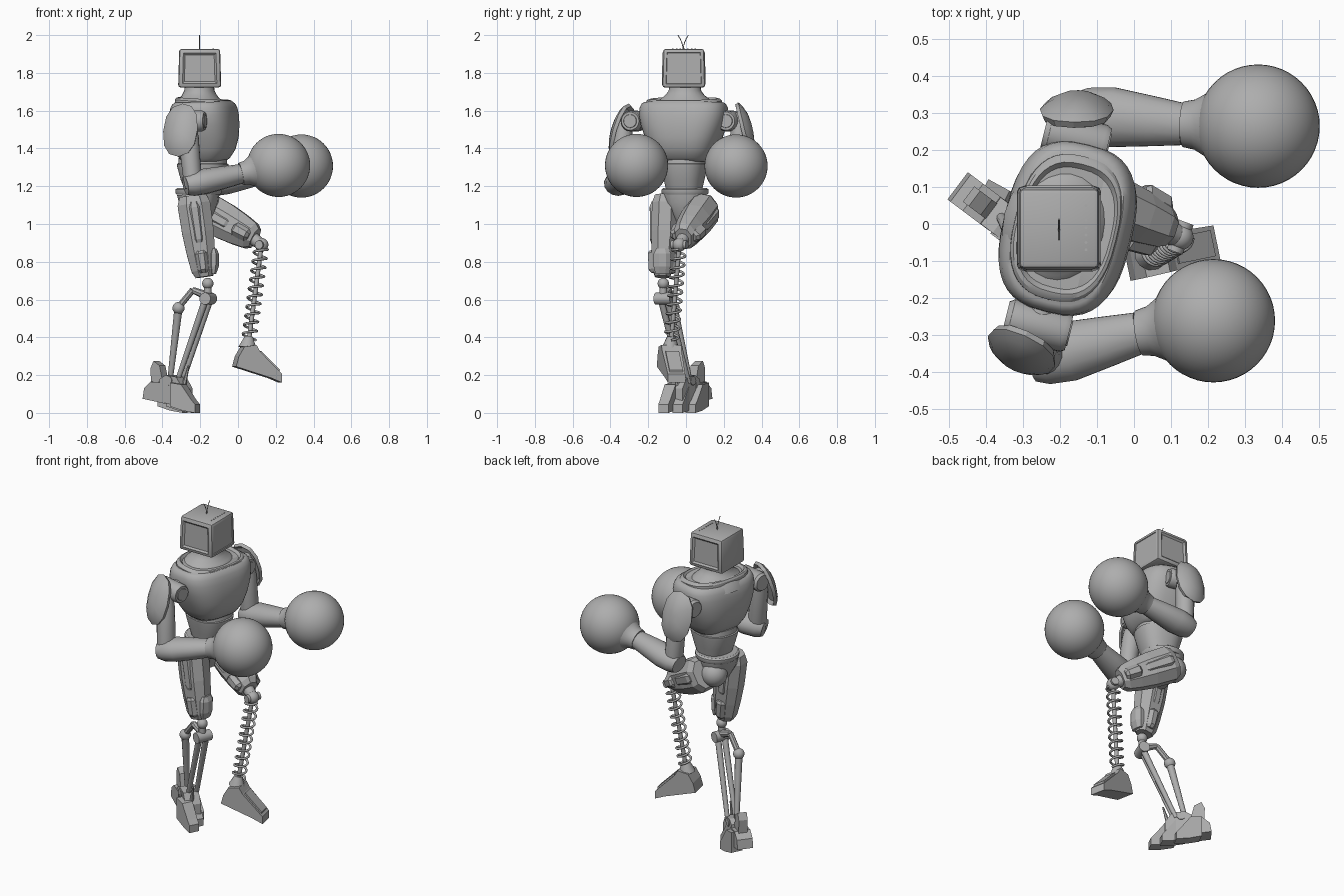
import bpy, bmesh, math
from mathutils import Vector, Matrix

cube = bpy.data.objects.get("Cube")
if cube:
    bpy.data.objects.remove(cube)

grey = bpy.data.materials.new("metal_grey")
grey.use_nodes = True
grey.diffuse_color = (0.42, 0.42, 0.42, 1)
grey.node_tree.nodes["Principled BSDF"].inputs["Base Color"].default_value = grey.diffuse_color

V = Vector
UP = V((0, 0, 1))
FACING = V((0.97, -0.24, 0)).normalized()      # chest turns slightly
SIDE = UP.cross(FACING)


def finish(bm, name, smooth=None):
    bmesh.ops.recalc_face_normals(bm, faces=bm.faces)
    me = bpy.data.meshes.new(name)
    bm.to_mesh(me)
    bm.free()
    me.materials.append(grey)
    ob = bpy.data.objects.new(name, me)
    bpy.context.collection.objects.link(ob)
    if smooth:
        bpy.ops.object.select_all(action='DESELECT')
        ob.select_set(True)
        bpy.context.view_layer.objects.active = ob
        bpy.ops.object.shade_smooth_by_angle(angle=math.radians(smooth))


def loft(name, p1, p2, rings, n=24, ref=FACING, power=2.0, smooth=35, turn=0.0):
    """Skin rings (t, half depth along ref, half width) placed from p1 to p2."""
    p1, p2 = V(p1), V(p2)
    d = (p2 - p1).normalized()
    ref = V(ref)
    u = (ref - d * ref.dot(d)).normalized()
    w = d.cross(u)
    bm, loops = bmesh.new(), []
    for t, a, b in rings:
        loop = []
        for i in range(n):
            k = math.tau * (i + turn) / n
            c, s = math.cos(k), math.sin(k)
            c = math.copysign(abs(c) ** (2 / power), c)
            s = math.copysign(abs(s) ** (2 / power), s)
            loop.append(bm.verts.new(p1.lerp(p2, t) + u * a * c + w * b * s))
        loops.append(loop)
    for l1, l2 in zip(loops, loops[1:]):
        for i in range(n):
            bm.faces.new((l1[i], l1[(i + 1) % n], l2[(i + 1) % n], l2[i]))
    bm.faces.new(loops[0])
    bm.faces.new(loops[-1])
    finish(bm, name, smooth)


def rod(name, p1, p2, r1, r2=None, n=12):
    d = V(p2) - V(p1)
    ref = (1, 0, 0) if abs(d.x) < 0.9 * d.length else (0, 0, 1)
    loft(name, p1, p2, [(0, r1, r1), (1, r2 or r1, r2 or r1)], n, ref)


def ball(name, c, r, n=16):
    bm = bmesh.new()
    bmesh.ops.create_uvsphere(bm, u_segments=n * 2, v_segments=n, radius=r)
    bmesh.ops.translate(bm, verts=bm.verts, vec=V(c))
    finish(bm, name, 60)


def slab(name, profile, origin, along, half, toe=1.0):
    """Extrude a side profile (distance, height) sideways; toe scales the far end."""
    along = V(along).normalized()
    side = UP.cross(along)
    far = max(p[0] for p in profile)
    bm, ends = bmesh.new(), []
    for sgn in (-1, 1):
        ends.append([bm.verts.new(V(origin) + along * s + UP * z
                     + side * sgn * half * (1 + (toe - 1) * max(s, 0) / far)) for s, z in profile])
    n = len(profile)
    for e in ends:
        bm.faces.new(e)
    for i in range(n):
        bm.faces.new((ends[0][i], ends[0][(i + 1) % n], ends[1][(i + 1) % n], ends[1][i]))
    finish(bm, name)


def wire(name, pts, r):
    cu = bpy.data.curves.new(name, 'CURVE')
    cu.dimensions = '3D'
    cu.bevel_depth, cu.bevel_resolution, cu.use_fill_caps = r, 2, True
    sp = cu.splines.new('POLY')
    sp.points.add(len(pts) - 1)
    for p, co in zip(sp.points, pts):
        p.co = (*co, 1)
    cu.materials.append(grey)
    ob = bpy.data.objects.new(name, cu)
    bpy.context.collection.objects.link(ob)


# Head: boxy casing, slightly narrower at the top, with shallow panels
bm = bmesh.new()
bmesh.ops.create_cube(bm, size=1)
for v in bm.verts:
    if v.co.z > 0:
        v.co.x *= 0.95
        v.co.y *= 0.95
bmesh.ops.transform(bm, verts=bm.verts, matrix=Matrix.Translation((-0.203, -0.012, 1.825))
                    @ Matrix.Diagonal((0.228, 0.228, 0.205, 1)))
bmesh.ops.bevel(bm, geom=bm.edges[:], offset=0.014, segments=2, affect='EDGES', profile=0.5)
bm.normal_update()
big = [f for f in bm.faces if f.calc_area() > 0.02]
sides = [f for f in big if abs(f.normal.y) > 0.9]
screen = [f for f in big if f.normal.x > 0.9]
bmesh.ops.inset_individual(bm, faces=sides, thickness=0.012, depth=0.003)
bmesh.ops.inset_individual(bm, faces=sides, thickness=0.014, depth=-0.009)
bmesh.ops.inset_individual(bm, faces=screen, thickness=0.008, depth=0.0)
bmesh.ops.inset_individual(bm, faces=screen, thickness=0.003, depth=-0.004)
finish(bm, "head", 25)
for i in range(7):
    y = -0.07 + i * 0.02
    rod("head_vent", (-0.13, y, 1.92), (-0.13, y, 1.93), 0.004, n=8)
for s in (-1, 1):
    wire("antenna", [(-0.203, -0.015 + s * q * q * 0.028, 1.92 + q * 0.08)
                     for q in (0, 0.25, 0.5, 0.75, 1)], 0.0022)

# Neck, chest, collar and belly
C = V((-0.187, -0.01, 0))
loft("neck", C + UP * 1.60 - FACING * 0.018, C + UP * 1.74 - FACING * 0.018,
     [(0, 0.15, 0.185), (0.25, 0.135, 0.168), (0.42, 0.112, 0.135), (0.58, 0.092, 0.105),
      (0.75, 0.08, 0.087), (1, 0.076, 0.081)])
loft("chest", C + UP * 1.33 + FACING * 0.012, C + UP * 1.645 + FACING * 0.005,
     [(0, 0.10, 0.125), (0.05, 0.125, 0.145), (0.2, 0.156, 0.172), (0.4, 0.172, 0.2),
      (0.6, 0.175, 0.223), (0.78, 0.172, 0.234), (0.9, 0.163, 0.232), (0.97, 0.152, 0.222),
      (1, 0.14, 0.208)], 40, power=2.8)
# Raised band around the neck opening
loft("collar", C + UP * 1.63 + FACING * 0.004, C + UP * 1.664 + FACING * 0.006,
     [(0, 0.142, 0.2), (0.6, 0.142, 0.2), (0.9, 0.136, 0.19), (1, 0.128, 0.178),
      (0.6, 0.118, 0.165)], 40, power=2.6, smooth=30)
loft("belly", C + UP * 1.185, C + UP * 1.35,
     [(0, 0.095, 0.095), (0.3, 0.115, 0.105), (0.7, 0.133, 0.12), (0.8, 0.135, 0.122),
      (0.82, 0.128, 0.117), (1, 0.125, 0.118)], 32, power=2.4)
loft("waist_ring", (-0.21, -0.005, 1.155), (-0.21, -0.005, 1.19),
     [(0, 0.115, 0.118), (0.3, 0.122, 0.125), (0.8, 0.122, 0.125), (1, 0.112, 0.115)], 32)
loft("pelvis", (-0.20, -0.005, 0.99), (-0.21, -0.005, 1.16),
     [(0, 0.035, 0.04), (0.35, 0.075, 0.07), (0.7, 0.1, 0.105), (1, 0.11, 0.112)], 16, power=2.6)

# Arms with ball fists: shoulder, elbow, wrist, fist, guard centre and guard direction
ARMS = [("front", -1, V((-0.26, -0.275, 1.545)), V((-0.235, -0.36, 1.22)), V((0.015, -0.295, 1.265)),
         V((0.215, -0.262, 1.31)), V((-0.305, -0.345, 1.497)), V((-0.42, -0.9, 0.3))),
        ("back", 1, V((-0.155, 0.232, 1.545)), V((-0.12, 0.295, 1.22)), V((0.135, 0.27, 1.265)),
         V((0.336, 0.265, 1.307)), V((-0.155, 0.31, 1.502)), V((0, 1, 0.24)))]
for tag, s, sh, el, wr, fist, pad, lean in ARMS:
    out = SIDE * s
    lean.normalize()
    rod(tag + "_shoulder_mount", sh - out * 0.07, sh + out * 0.06, 0.045, n=20)
    loft(tag + "_shoulder_joint", sh - FACING * 0.09, sh + FACING * 0.09,
         [(0, 0.045, 0.045), (0.08, 0.055, 0.055), (0.9, 0.055, 0.055), (0.98, 0.048, 0.048),
          (0.98, 0.036, 0.036), (1, 0.034, 0.034)], 24, ref=UP, smooth=30)
    # Curved guard outside the shoulder, leaning outward at the bottom
    loft(tag + "_shoulder_guard", pad - lean * 0.018, pad + lean * 0.042,
         [(0.3, 0.08, 0.118), (0, 0.092, 0.138), (0.3, 0.1, 0.147), (0.6, 0.08, 0.122),
          (0.9, 0.045, 0.075), (1, 0.015, 0.025)], 12, power=2.3, smooth=25)
    loft(tag + "_upper_arm", sh + out * 0.05, el - UP * 0.03,
         [(0, 0.045, 0.04), (0.25, 0.056, 0.052), (0.55, 0.052, 0.053), (0.85, 0.05, 0.055),
          (1, 0.044, 0.05)], 16)
    back = (el - wr).normalized()
    loft(tag + "_forearm", el + back * 0.045 - UP * 0.008, wr,
         [(0, 0.05, 0.058), (0.12, 0.064, 0.075), (0.35, 0.068, 0.083), (0.7, 0.06, 0.07),
          (1, 0.052, 0.058)], 14, ref=UP, smooth=30)
    loft(tag + "_glove_cuff", wr, fist,
         [(0, 0.06, 0.062), (0.15, 0.064, 0.068), (0.3, 0.082, 0.086), (0.45, 0.112, 0.114),
          (0.62, 0.141, 0.142), (0.75, 0.154, 0.154)], 32, ref=UP)
    ball(tag + "_glove", fist, 0.167, 24)

# Thighs: faceted armour with raised plates
KNEE = V((0.125, -0.035, 0.89))
THIGHS = [("standing", V((-0.24, -0.108, 1.15)), V((-0.178, -0.125, 0.72)), V((1, 0, 0)),
           V((0, -1, 0)), V((0.02, 0.03, -0.04)), 1.0),
          ("raised", V((-0.20, 0.105, 1.085)), V((0.09, -0.015, 0.925)), V((0.5, 0, 1)),
           V((0.3, 0.9, 0)), V((-0.035, -0.045, -0.01)), 1.15)]
for tag, hip, end, ref, out, socket, k in THIGHS:
    loft(tag + "_thigh", hip, end,
         [(t, a * k, b * k) for t, a, b in
          ((0, 0.075, 0.06), (0.1, 0.093, 0.075), (0.45, 0.09, 0.075), (0.72, 0.08, 0.066),
           (0.92, 0.068, 0.055), (1, 0.05, 0.042))], 8, ref, smooth=None, turn=0.5, power=2.3)
    d = end - hip
    for t1, t2, wide in ((0.08, 0.62, 0.045), (0.68, 0.95, 0.04)):
        for sgn in (-1, 1):
            o = (out - d * out.dot(d) / d.length_squared).normalized() * sgn * 0.036 * k
            loft(tag + "_thigh_plate", hip + d * t1 + o, hip + d * t2 + o * 0.85,
                 [(t, wide * a * k, b * k) for t, a, b in
                  ((0, 0.7, 0.04), (0.12, 1, 0.05), (0.85, 0.85, 0.046), (1, 0.6, 0.03))],
                 8, ref, smooth=None, turn=0.5)
    ball(tag + "_hip", hip + socket, 0.075, 10)
loft("knee_guard", (-0.128, -0.125, 0.87), (-0.13, -0.125, 0.735),
     [(0, 0.015, 0.035), (0.2, 0.03, 0.05), (0.7, 0.03, 0.05), (1, 0.015, 0.04)], 8,
     (1, 0, 0), smooth=None, turn=0.5)

# Raised leg: knee joint, coil spring and wedge foot
ball("raised_knee", KNEE, 0.036)
rod("raised_knee_pin", KNEE + V((-0.015, -0.04, 0)), KNEE + V((0.015, 0.04, 0)), 0.023, n=16)
rod("raised_knee_link", (0.07, -0.01, 0.93), KNEE, 0.036, 0.03)
a, b = V((0.122, -0.037, 0.87)), V((0.058, -0.077, 0.39))
rod("spring_core", a, b, 0.012)
axis = (b - a).normalized()
u = (V((1, 0, 0)) - axis * axis.x).normalized()
w = axis.cross(u)
turns, steps = 10, 20
wire("spring_coil", [a.lerp(b, i / (turns * steps)) + (u * math.cos(math.tau * i / steps)
     + w * math.sin(math.tau * i / steps)) * 0.036 for i in range(turns * steps + 1)], 0.0065)
toward = V((0.97, 0.2, 0))
slab("raised_foot", [(-0.075, 0.245), (-0.06, 0.3), (-0.03, 0.35), (0.035, 0.36), (0.055, 0.325),
     (0.175, 0.205), (0.175, 0.16), (0.115, 0.185)], (0.053, -0.085, 0), toward, 0.055, 0.85)
slab("raised_foot_top_plate", [(0.06, 0.315), (0.065, 0.328), (0.165, 0.228), (0.16, 0.2)],
     (0.053, -0.085, 0), toward, 0.036)
loft("raised_ankle", (0.05, -0.082, 0.345), (0.058, -0.077, 0.405),
     [(0, 0.05, 0.045), (0.7, 0.03, 0.03), (1, 0.022, 0.022)], 12)

# Standing leg: knee ball, bracket and two thin struts
knee = V((-0.16, -0.12, 0.685))
ball("standing_knee", knee, 0.03)
rod("knee_stem", knee, (-0.16, -0.12, 0.59), 0.02)
rod("knee_pin", (-0.175, -0.16, 0.605), (-0.14, -0.075, 0.605), 0.032, n=16)
rod("knee_bracket", (-0.15, -0.115, 0.615), (-0.24, -0.09, 0.65), 0.024, 0.017, 8)
rod("rear_link", (-0.24, -0.09, 0.65), (-0.31, -0.065, 0.565), 0.017, n=8)
ball("rear_joint", (-0.315, -0.065, 0.555), 0.032)
rod("rear_strut", (-0.315, -0.065, 0.555), (-0.36, 0.02, 0.17), 0.022, 0.014)
for s in (-1, 1):
    o = V((0.012, 0.016, 0)) * s
    rod("shin_strut", V((-0.16, -0.115, 0.6)) + o, V((-0.31, -0.005, 0.16)) + o * 1.2, 0.018, 0.013)

# Standing foot: ankle block, heel and three staggered toes
step = V((0.8, -0.6, 0))
mid = V((-0.34, 0.0, 0))
slab("standing_ankle", [(-0.07, 0.06), (-0.06, 0.18), (-0.02, 0.2), (0.05, 0.19), (0.09, 0.13),
     (0.09, 0.03)], mid, step, 0.045)
slab("standing_heel", [(-0.172, 0.075), (-0.162, 0.13), (-0.12, 0.165), (-0.03, 0.16), (-0.03, 0.05)],
     mid, step, 0.046)
slab("heel_spur", [(-0.13, 0.14), (-0.135, 0.235), (-0.115, 0.275), (-0.075, 0.25), (-0.05, 0.15)],
     mid, step, 0.026)
rod("ankle_pin", mid + V((-0.03, -0.04, 0.17)), mid + V((0.03, 0.04, 0.17)), 0.024, n=12)
rod("ankle_spike", (-0.29, -0.04, 0.13), (-0.262, -0.06, 0.25), 0.014, 0.005, 6)
for tip in ((-0.215, -0.12), (-0.235, -0.045), (-0.28, 0.025)):
    run = V((0.13, -0.065, 0))
    n = run.length
    slab("toe", [(0, 0.035), (0, 0.16), (n * 0.45, 0.15), (n * 0.85, 0.07), (n, 0.045),
         (n, 0.0), (n * 0.5, 0.012)], V((*tip, 0)) - run, run, 0.035, 0.85)
